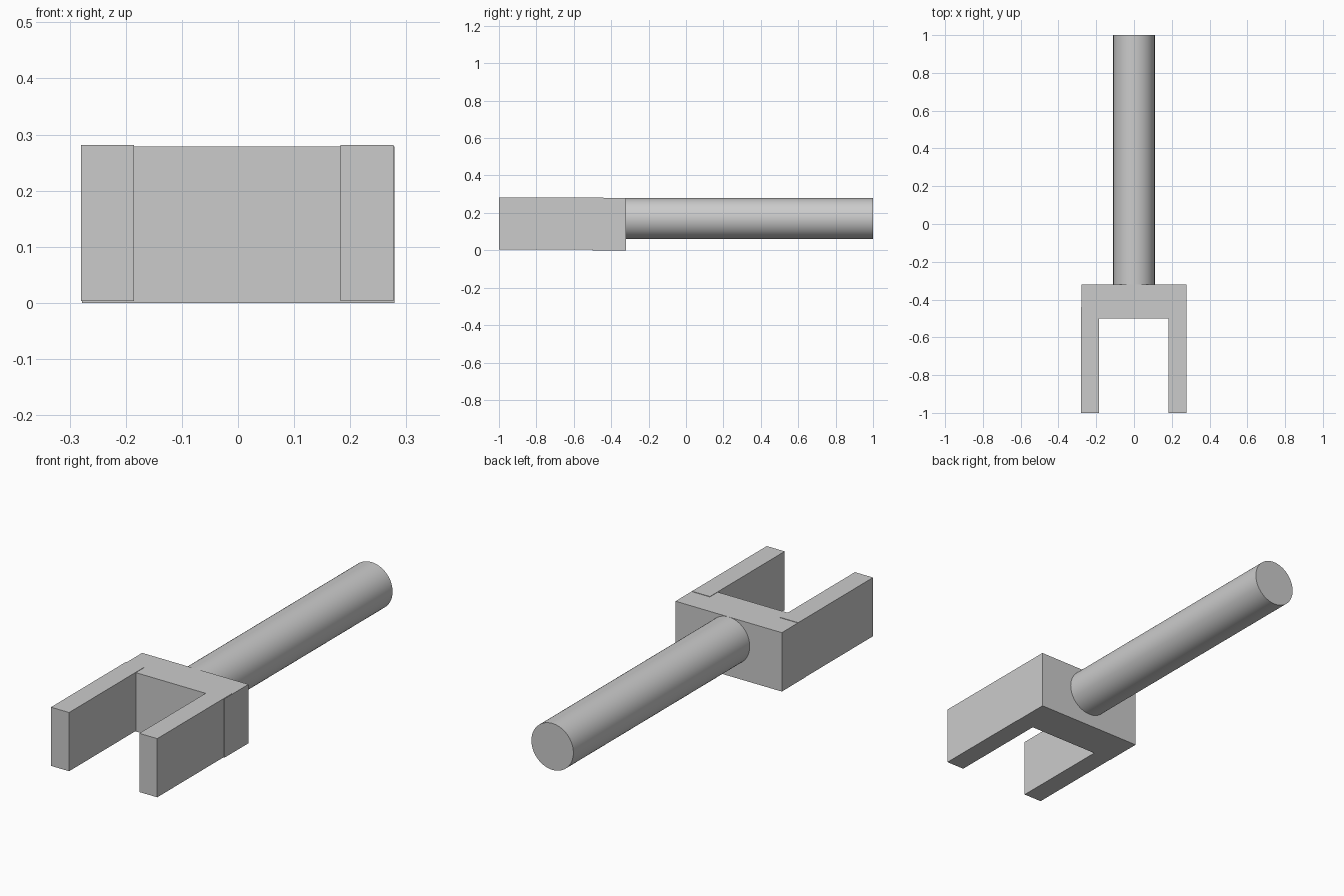
import bpy
import math

cube = bpy.data.objects.get("Cube")
if cube:
    bpy.data.objects.remove(cube, do_unlink=True)

# Single plain grey
grey = bpy.data.materials.new("light_grey")
grey.use_nodes = True
colour = (0.6, 0.6, 0.6, 1)
grey.diffuse_color = colour
grey.node_tree.nodes["Principled BSDF"].inputs["Base Color"].default_value = colour


def box(name, low, high):
    """Axis-aligned block between two corners."""
    centre = [(a + b) / 2 for a, b in zip(low, high)]
    bpy.ops.mesh.primitive_cube_add(size=1, location=centre)
    obj = bpy.context.object
    obj.name = name
    obj.scale = [b - a for a, b in zip(low, high)]
    bpy.ops.object.transform_apply(location=False, rotation=False, scale=True)
    obj.data.materials.append(grey)
    return obj


# Fork: crossbar with two prongs sunk slightly into it
box("crossbar", (-0.278, -0.5, 0), (0.279, -0.32, 0.279))
box("left_prong", (0.183, -1, 0.003), (0.277, -0.44, 0.281))
box("right_prong", (-0.28, -1, 0.003), (-0.185, -0.44, 0.281))

# Round rod running backwards from the crossbar
start, end, radius = -0.33, 1, 0.11
bpy.ops.mesh.primitive_cylinder_add(
    vertices=64, radius=radius, depth=end - start,
    location=(0, (start + end) / 2, 0.169), rotation=(math.pi / 2, 0, 0))
rod = bpy.context.object
rod.name = "rod"
rod.data.materials.append(grey)
bpy.ops.object.shade_smooth_by_angle(angle=math.radians(30))
